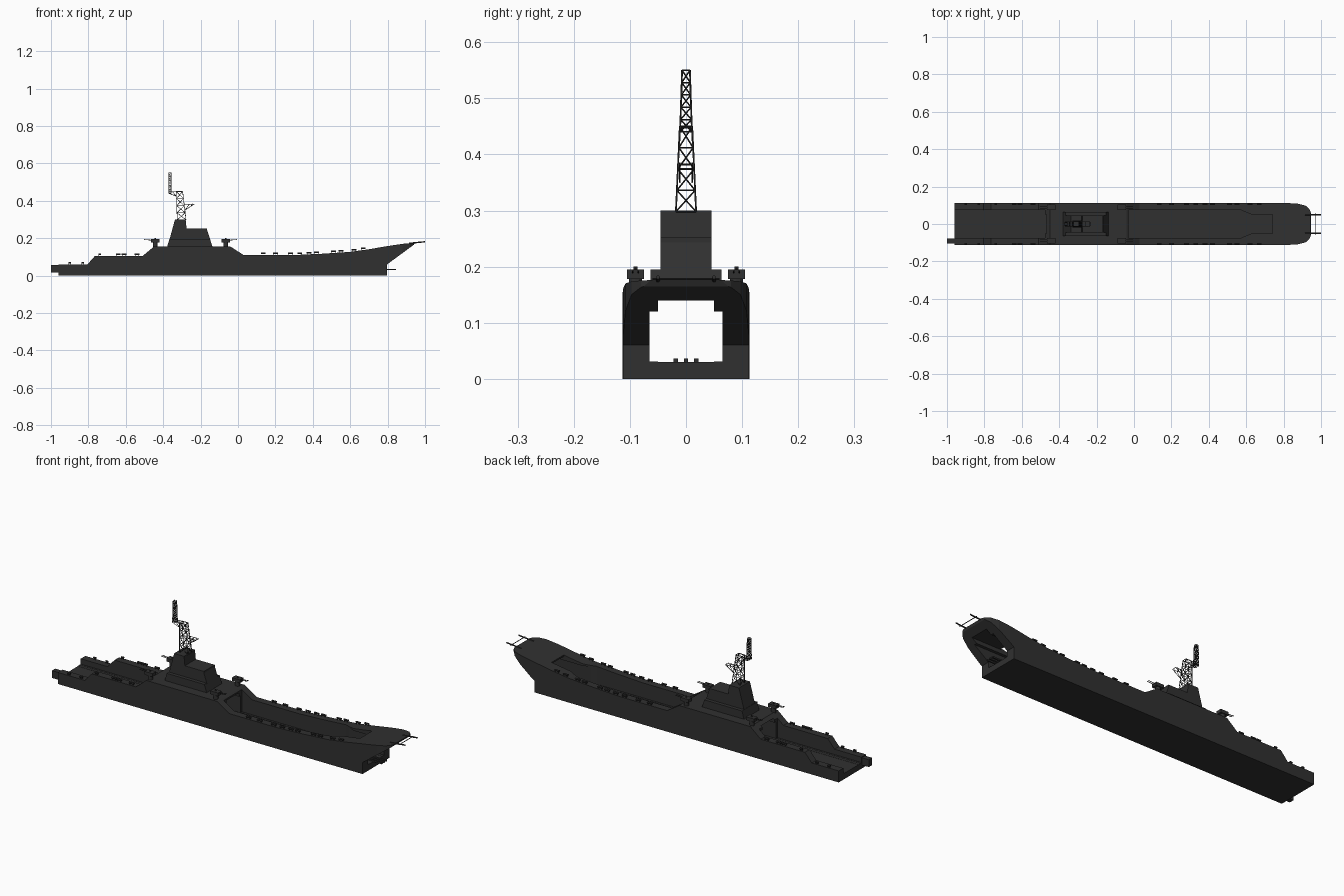
import bpy, bmesh, math
from mathutils import Vector

if "Cube" in bpy.data.objects:
    bpy.data.objects.remove(bpy.data.objects["Cube"])

def material(name, v):
    m = bpy.data.materials.new(name)
    m.diffuse_color = (v, v, v, 1)
    m.use_nodes = True
    m.node_tree.nodes["Principled BSDF"].inputs["Base Color"].default_value = m.diffuse_color
    return m

GREY = material("dark_hull_grey", 0.03)

def finish(name, bm):
    bmesh.ops.recalc_face_normals(bm, faces=bm.faces)
    me = bpy.data.meshes.new(name)
    bm.to_mesh(me)
    bm.free()
    me.materials.append(GREY)
    ob = bpy.data.objects.new(name, me)
    bpy.context.collection.objects.link(ob)
    return ob

def prism(bm, pts, axis, lo, hi):
    """Extrude an outline: axis 'y' takes (x, z) points, axis 'z' takes (x, y)."""
    put = (lambda a, b, t: (a, t, b)) if axis == 'y' else (lambda a, b, t: (a, b, t))
    low = [bm.verts.new(put(a, b, lo)) for a, b in pts]
    top = [bm.verts.new(put(a, b, hi)) for a, b in pts]
    bm.faces.new(low)
    bm.faces.new(top)
    for i in range(len(pts)):
        j = (i + 1) % len(pts)
        bm.faces.new((low[i], low[j], top[j], top[i]))

def box(bm, x0, x1, y0, y1, z0, z1):
    prism(bm, [(x0, y0), (x1, y0), (x1, y1), (x0, y1)], 'z', z0, z1)

def rod(bm, p, q, r, sides=4):
    p, q = Vector(p), Vector(q)
    d = q - p
    mat = d.to_track_quat('Z', 'Y').to_matrix().to_4x4()
    mat.translation = (p + q) / 2
    bmesh.ops.create_cone(bm, cap_ends=True, segments=sides, radius1=r, radius2=r,
                          depth=d.length, matrix=mat)

def boolean(target, op, pts, axis, lo, hi):
    bm = bmesh.new()
    prism(bm, pts, axis, lo, hi)
    cutter = finish("cutter", bm)
    cutter.hide_render = True
    mod = target.modifiers.new("cut", 'BOOLEAN')
    mod.operation, mod.object, mod.solver = op, cutter, 'EXACT'
    bpy.context.view_layer.objects.active = target
    bpy.ops.object.modifier_apply(modifier=mod.name)
    bpy.data.objects.remove(cutter)

def mirrored(half):
    return half + [(x, -y) for x, y in reversed(half)]

# hull: side profile, rounded in plan at the bow
profile = [(-.96, 0), (.797, 0), (.797, .06), (.94, .165), (.945, .176), (.88, .170),
           (.8, .158), (.7, .141), (.6, .127), (.45, .117), (.3, .11), (.03, .11),
           (-.04, .155), (-.45, .155), (-.51, .105), (-.765, .105), (-.805, .06), (-.96, .06)]
bm = bmesh.new()
prism(bm, profile, 'y', -.113, .113)
hull = finish("hull", bm)
boolean(hull, 'INTERSECT', mirrored([(-1.1, .2), (.6, .2), (.6, .113), (.82, .112), (.88, .108),
        (.92, .097), (.938, .08), (.946, .06)]), 'z', -.1, .4)
# open dock running through the ship, with wells fore and aft
rect = lambda x0, x1, y: [(x0, -y), (x1, -y), (x1, y), (x0, y)]
boolean(hull, 'DIFFERENCE', rect(-1.2, 1.2, .065), 'z', .031, .12)
boolean(hull, 'DIFFERENCE', rect(-1.2, 1.2, .05), 'z', .03, .14)
boolean(hull, 'DIFFERENCE', rect(-1.2, -.475, .075), 'z', .032, .4)
boolean(hull, 'DIFFERENCE', mirrored([(-.03, .075), (.57, .075), (.63, .05), (.74, .05)]),
        'z', .032, .4)

# superstructure
bm = bmesh.new()
prism(bm, [(-.38, .15), (-.135, .15), (-.15, .195), (-.367, .195)], 'y', -.063, .063)
prism(bm, [(-.367, .19), (-.147, .19), (-.165, .243), (-.165, .252), (-.275, .252),
           (-.28, .30), (-.337, .30)], 'y', -.045, .045)
finish("bridge_tower", bm)

# lattice mast
def lattice(bm, rings, r):
    """Rings are (x0, x1, half_width, z0, z1) with z at each x end."""
    loops = [[Vector((a, -w, za)), Vector((b, -w, zb)), Vector((b, w, zb)), Vector((a, w, za))]
             for a, b, w, za, zb in rings]
    for lp in loops:
        for i in range(4):
            rod(bm, lp[i], lp[(i + 1) % 4], r)
    for lo, hi in zip(loops, loops[1:]):
        for i in range(4):
            j = (i + 1) % 4
            rod(bm, lo[i], hi[i], r * 1.2)
            rod(bm, lo[i], hi[j], r)
            rod(bm, lo[j], hi[i], r)

def blend(a, b, n):
    return [tuple(p + (q - p) * i / n for p, q in zip(a, b)) for i in range(n + 1)]

bm = bmesh.new()
lattice(bm, blend((-.325, -.278, .018, .298, .298), (-.33, -.296, .011, .45, .45), 4), .0014)
lattice(bm, blend((-.371, -.356, .0105, .44, .44), (-.371, -.358, .007, .55, .55), 5), .0013)
finish("lattice_mast", bm)
bm = bmesh.new()
for s in (-1, 1):
    y = s * .011
    for p, q in [((-.37, .448), (-.296, .448)), ((-.37, .44), (-.33, .425)),
                 ((-.35, .448), (-.33, .425)),
                 ((-.29, .382), (-.235, .382)), ((-.235, .382), (-.283, .35)),
                 ((-.26, .382), (-.283, .35)), ((-.25, .374), (-.245, .385))]:
        rod(bm, (p[0], y, p[1]), (q[0], y, q[1]), .0016)
for x, z in [(-.235, .382), (-.26, .382), (-.345, .448), (-.37, .448)]:
    rod(bm, (x, -.011, z), (x, .011, z), .0016)
finish("mast_arms", bm)

# gun turrets, four corners
for xc, d, end in [(-.443, -1, "aft"), (-.065, 1, "fore")]:
    for s, side in [(-1, "right"), (1, "left")]:
        y = s * .09
        bm = bmesh.new()
        rod(bm, (xc, y, .15), (xc, y, .182), .012, 12)
        box(bm, xc - .023, xc + .023, y - .015, y + .015, .178, .195)
        rod(bm, (xc, y, .194), (xc, y, .2), .004, 8)
        for k in (-.005, .005):
            rod(bm, (xc, y + k, .188), (xc + d * .06, y + k, .193), .0018, 6)
        finish(f"gun_turret_{end}_{side}", bm)

# life-raft racks along the side walls
def wall_top(x):
    for (x1, z1), (x0, z0) in zip(profile[4:], profile[5:]):
        if x0 <= x <= x1:
            return z0 + (z1 - z0) * (x - x0) / (x1 - x0)
    return .06

bm = bmesh.new()
for x in [-.9, -.83, -.74, -.64, -.61, -.54, .135, .2, .28, .33, .38, .42, .51, .55, .62, .67]:
    w = .007 if x < -.7 else .013
    z = wall_top(x)
    for s in (-1, 1):
        y = s * .106
        rod(bm, (x - w, y, z + .009), (x + w, y, z + .009), .0045, 8)
        for e in (-.7, .7):
            box(bm, x + e * w - .001, x + e * w + .001, y - .004, y + .004, z - .003, z + .01)
finish("raft_racks", bm)

# bow boom frame and dock rails
bm = bmesh.new()
for s in (-1, 1):
    rod(bm, (.915, s * .05, .173), (1, s * .05, .181), .0035, 8)
rod(bm, (.97, -.06, .178), (.97, .06, .178), .002, 6)
finish("bow_boom_frame", bm)
bm = bmesh.new()
for y in (-.018, 0, .018):
    box(bm, .76, .845, y - .004, y + .004, .029, .036)
finish("dock_rails", bm)

# stern box
bm = bmesh.new()
box(bm, -1, -.95, -.105, -.078, .018, .056)
finish("stern_box", bm)
